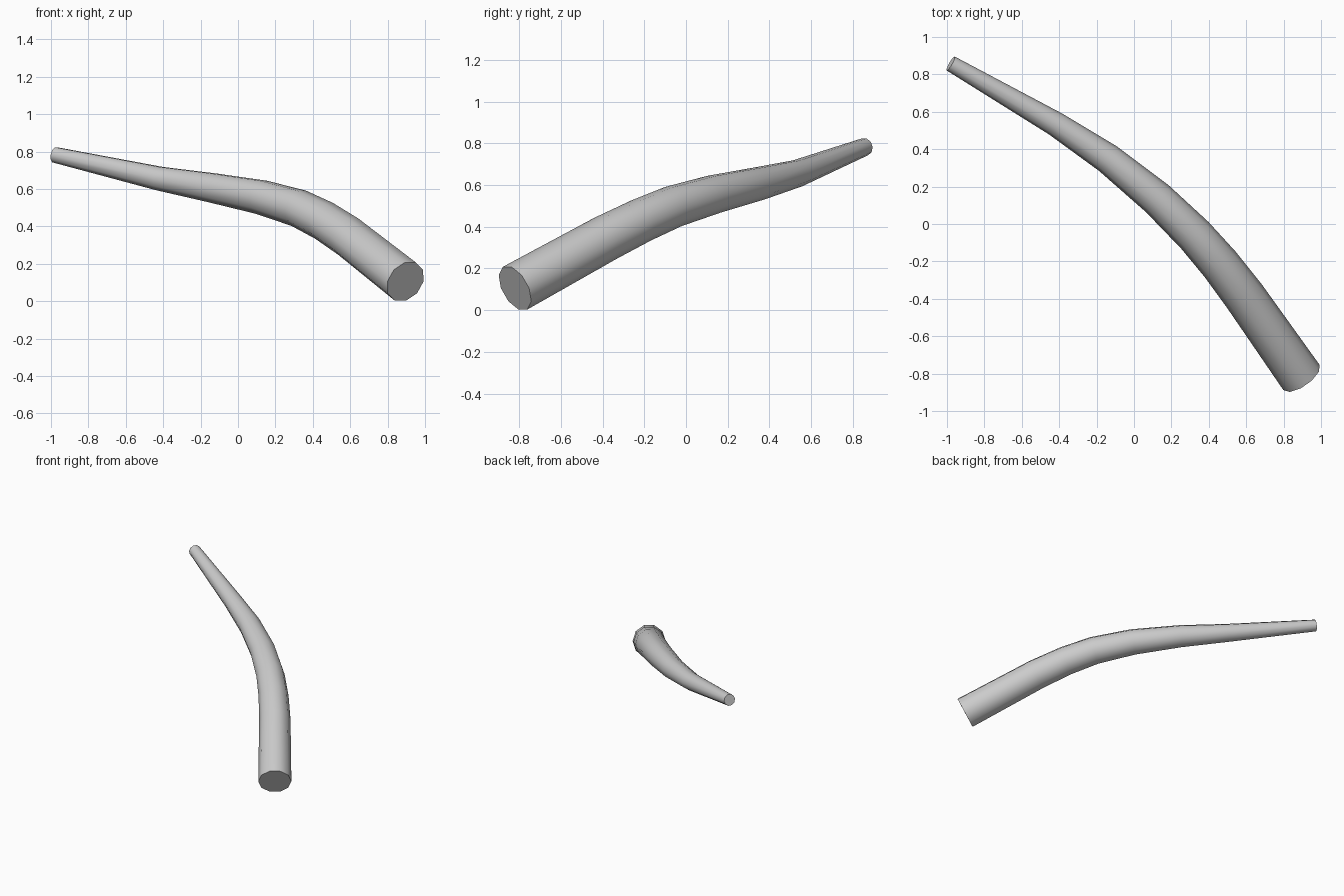
import bpy, bmesh, math
from mathutils import Vector

if "Cube" in bpy.data.objects:
    bpy.data.objects.remove(bpy.data.objects["Cube"])

SIDES = 10
# centre line (x, y, z) and radius, from thick base to thin tip
PATH = [
    (0.895, -0.82, 0.105, 0.118),
    (0.59, -0.385, 0.345, 0.112),
    (0.46, -0.215, 0.43, 0.107),
    (0.325, -0.06, 0.497, 0.102),
    (0.125, 0.135, 0.556, 0.094),
    (-0.14, 0.35, 0.607, 0.081),
    (-0.42, 0.535, 0.656, 0.066),
    (-0.98, 0.858, 0.783, 0.043),
]
points = [Vector(p[:3]) for p in PATH]


def ring(bm, i):
    """Circle of vertices square to the path at point i."""
    before = points[max(i - 1, 0)]
    after = points[min(i + 1, len(points) - 1)]
    tangent = (after - before).normalized()
    side = tangent.cross(Vector((0, 0, 1))).normalized()
    up = side.cross(tangent)
    verts = []
    for k in range(SIDES):
        a = math.tau * k / SIDES
        verts.append(bm.verts.new(points[i] + PATH[i][3] * (math.cos(a) * side + math.sin(a) * up)))
    return verts


# curved tapering shaft with flat ends
bm = bmesh.new()
rings = [ring(bm, i) for i in range(len(PATH))]
for a, b in zip(rings, rings[1:]):
    for k in range(SIDES):
        n = (k + 1) % SIDES
        bm.faces.new((a[k], a[n], b[n], b[k]))
bm.faces.new(rings[0])
bm.faces.new(rings[-1])
bmesh.ops.recalc_face_normals(bm, faces=bm.faces)
mesh = bpy.data.meshes.new("curved_shaft")
bm.to_mesh(mesh)
bm.free()
shaft = bpy.data.objects.new("curved_shaft", mesh)
bpy.context.collection.objects.link(shaft)

# smooth sides, sharp end rims
bpy.context.view_layer.objects.active = shaft
shaft.select_set(True)
bpy.ops.object.shade_smooth_by_angle(angle=math.radians(45))
